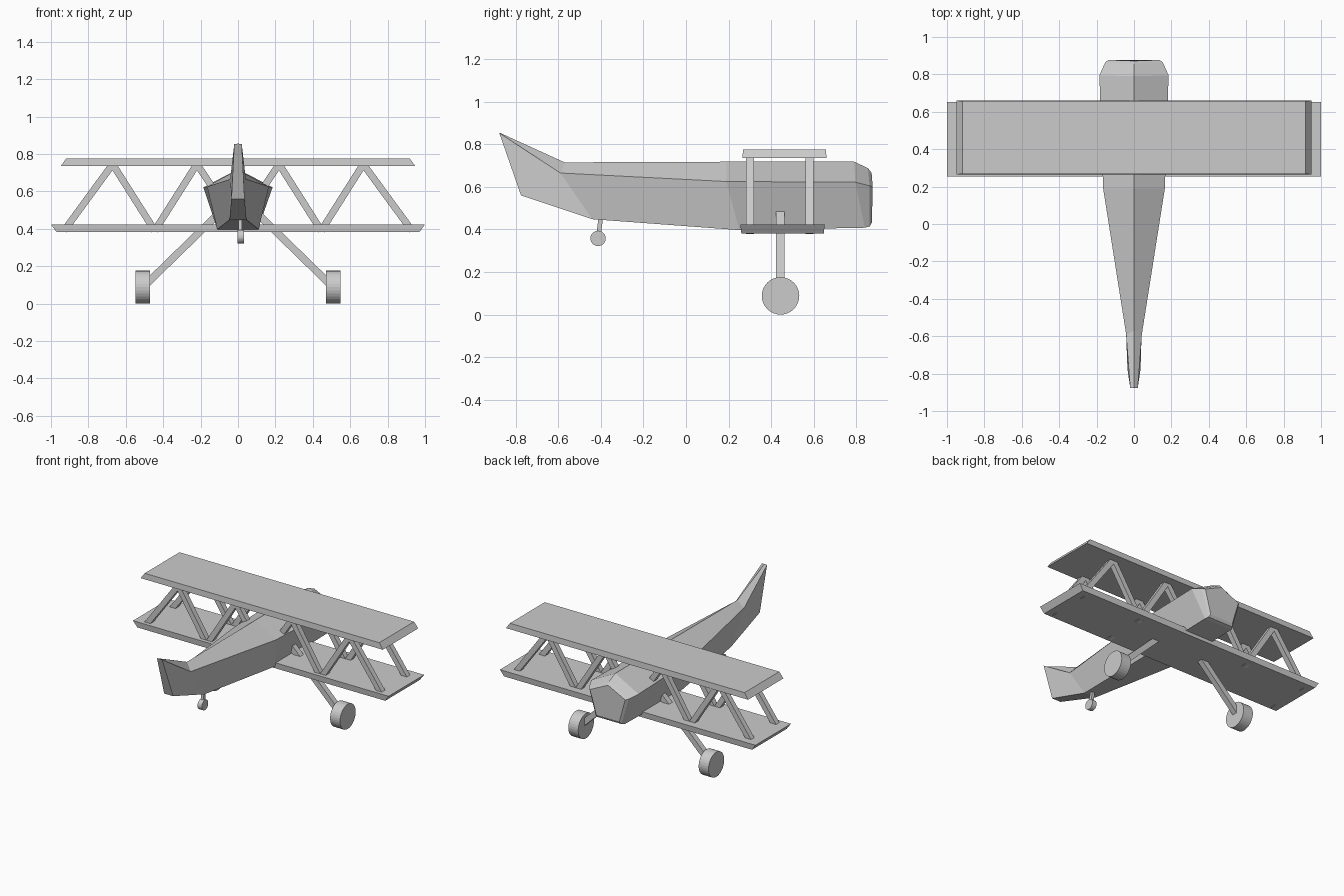
import bpy, bmesh
from math import pi
from mathutils import Vector, Matrix

if "Cube" in bpy.data.objects:
    bpy.data.objects.remove(bpy.data.objects["Cube"])


def finish(name, bm):
    bmesh.ops.recalc_face_normals(bm, faces=bm.faces)
    mesh = bpy.data.meshes.new(name)
    bm.to_mesh(mesh)
    bm.free()
    obj = bpy.data.objects.new(name, mesh)
    bpy.context.collection.objects.link(obj)
    return obj


def loft(name, rings):
    bm = bmesh.new()
    loops = [[bm.verts.new(p) for p in ring] for ring in rings]
    n = len(loops[0])
    for a, b in zip(loops, loops[1:]):
        for i in range(n):
            j = (i + 1) % n
            bm.faces.new((a[i], a[j], b[j], b[i]))
    bm.faces.new(loops[0])
    bm.faces.new(loops[-1])
    return finish(name, bm)


def bar(name, a, b, w):
    a, b = Vector(a), Vector(b)
    d = b - a
    rot = d.to_track_quat('Z', 'Y').to_matrix().to_4x4()
    m = Matrix.Translation((a + b) / 2) @ rot @ Matrix.Diagonal((w, w, d.length, 1))
    bm = bmesh.new()
    bmesh.ops.create_cube(bm, size=1, matrix=m)
    return finish(name, bm)


def wheel(name, centre, radius, width):
    bm = bmesh.new()
    m = Matrix.Translation(centre) @ Matrix.Rotation(pi / 2, 4, 'Y')
    bmesh.ops.create_cone(bm, cap_ends=True, segments=32, radius1=radius,
                          radius2=radius, depth=width, matrix=m)
    return finish(name, bm)


def wing(name, y0, y1, z0, z1, half_bottom, half_top, inset_bottom, inset_top):
    def ring(z, h, i):
        return [(-h, y0 + i, z), (h, y0 + i, z), (h, y1 - i, z), (-h, y1 - i, z)]
    return loft(name, [ring(z0, half_bottom, inset_bottom), ring(z1, half_top, inset_top)])


# Fuselage: five-sided sections, (ridge y z), (shoulder y z half-width), (belly y z half-width)
sections = [
    ((-.877, .855), (-.877, .853, .02), (-.775, .56, .035)),
    ((-.57, .715), (-.59, .665, .042), (-.44, .448, .045)),
    ((.19, .718), (.19, .625, .165), (.25, .397, .11)),
    ((.79, .718), (.795, .622, .185), (.84, .408, .11)),
    ((.855, .688), (.862, .605, .155), (.863, .414, .10)),
    ((.872, .665), (.877, .60, .138), (.873, .432, .09)),
]
loft("fuselage", [
    [(0, *t), (m[2], m[0], m[1]), (b[2], b[0], b[1]),
     (-b[2], b[0], b[1]), (-m[2], m[0], m[1])] for t, m, b in sections])

# Wings
wing("upper_wing", .265, .66, .735, .776, .948, .918, 0, .003)
wing("lower_wing", .255, .652, .382, .424, .97, 1.0, .005, 0)

# Zigzag wing struts, two rows per side
zigzag = [(.93, .39), (.67, .745), (.445, .39), (.22, .745), (0, .42)]
for side, s in (("left", -1), ("right", 1)):
    for row, y in (("rear", .30), ("front", .58)):
        for i, (p, q) in enumerate(zip(zigzag, zigzag[1:])):
            bar(f"{side}_{row}_wing_strut_{i + 1}",
                (s * p[0], y, p[1]), (s * q[0], y, q[1]), .037)

    # Main landing gear
    bar(f"{side}_gear_leg", (s * .10, .442, .485), (s * .50, .442, .095), .039)
    wheel(f"{side}_wheel", (s * .51, .444, .088), .088, .077)

# Tail wheel
bar("tail_wheel_strut", (.012, -.413, .36), (.012, -.398, .47), .021)
wheel("tail_wheel", (.014, -.413, .358), .036, .034)
